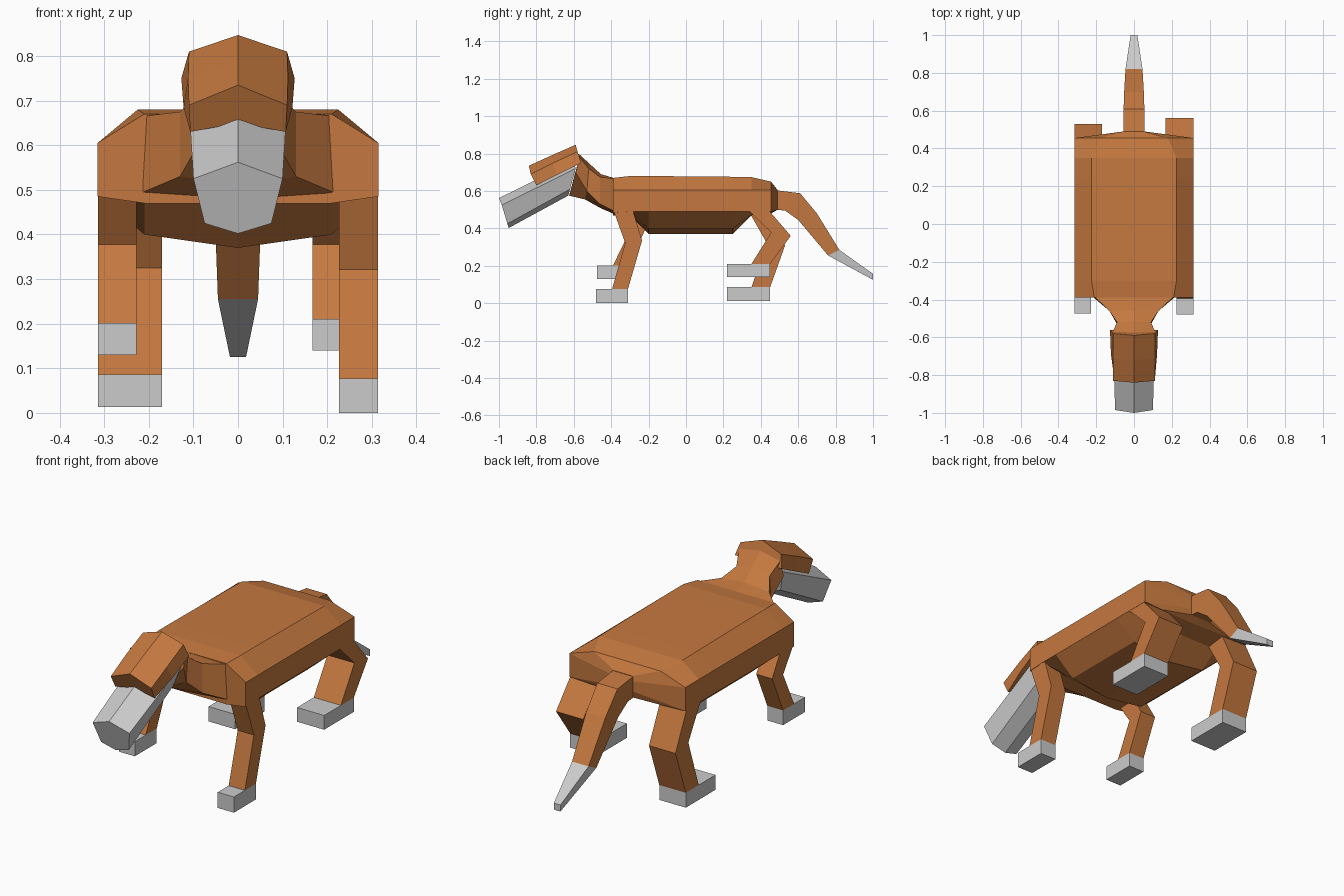
import bpy, bmesh

orange = bpy.data.materials.new("orange_coat")
orange.diffuse_color = (0.56, 0.19, 0.05, 1)


def make(name, rings, mat=None):
    """Skin a list of closed rings with flat faces and cap both ends."""
    bm = bmesh.new()
    loops = [[bm.verts.new(p) for p in r] for r in rings]
    n = len(loops[0])
    for a, b in zip(loops, loops[1:]):
        for i in range(n):
            j = (i + 1) % n
            bm.faces.new((a[i], a[j], b[j], b[i]))
    bm.faces.new(loops[0])
    bm.faces.new(loops[-1])
    bmesh.ops.recalc_face_normals(bm, faces=bm.faces)
    me = bpy.data.meshes.new(name)
    bm.to_mesh(me)
    bm.free()
    ob = bpy.data.objects.new(name, me)
    bpy.context.collection.objects.link(ob)
    if mat:
        me.materials.append(mat)
    return ob


def sym(half):
    """Half profile, top centre to bottom centre, mirrored into a ring."""
    return half + [(-x, y, z) for x, y, z in half[-2:0:-1]]


def torso(y, top, shoulder, edge, side, low, bottom):
    return sym([(0, y, top), (shoulder, y, top), (0.315, y, edge),
                (0.315, y, side), (0.21, y, low), (0, y, bottom)])


def box_ring(x0, x1, front, back):
    """Four-sided ring from two (y, z) points."""
    return [(x0, *front), (x1, *front), (x1, *back), (x0, *back)]


# Torso, tapering to the tail root
body = [torso(-0.39, 0.670, 0.21, 0.605, 0.485, 0.47, 0.47),
        torso(-0.30, 0.680, 0.225, 0.605, 0.49, 0.475, 0.47),
        torso(-0.20, 0.680, 0.225, 0.605, 0.49, 0.40, 0.37),
        torso(0.25, 0.676, 0.225, 0.605, 0.49, 0.40, 0.37),
        torso(0.35, 0.674, 0.225, 0.605, 0.49, 0.47, 0.47),
        torso(0.455, 0.650, 0.18, 0.605, 0.49, 0.485, 0.48),
        sym([(0, 0.49, 0.605), (0.05, 0.49, 0.605), (0.055, 0.49, 0.58),
             (0.055, 0.49, 0.53), (0.05, 0.49, 0.50), (0, 0.49, 0.50)])]
make("torso", body, orange)

# Neck and back of the head
make("neck", [
    sym([(0, -0.38, 0.668), (0.215, -0.38, 0.665), (0.225, -0.38, 0.49), (0, -0.38, 0.475)]),
    sym([(0, -0.455, 0.69), (0.13, -0.46, 0.675), (0.13, -0.46, 0.53), (0, -0.46, 0.51)]),
    sym([(0, -0.515, 0.745), (0.09, -0.52, 0.72), (0.09, -0.53, 0.60), (0, -0.54, 0.555)]),
    sym([(0, -0.575, 0.80), (0.112, -0.57, 0.78), (0.118, -0.59, 0.70), (0, -0.625, 0.575)]),
], orange)

# Skull cap overhanging the muzzle
make("head_cap", [
    sym([(0, -0.84, 0.735), (0.11, -0.83, 0.69), (0.107, -0.80, 0.63), (0, -0.80, 0.65)]),
    sym([(0, -0.72, 0.79), (0.112, -0.71, 0.75), (0.122, -0.69, 0.685), (0, -0.69, 0.69)]),
    sym([(0, -0.59, 0.847), (0.11, -0.58, 0.81), (0.127, -0.56, 0.75), (0, -0.56, 0.75)]),
], orange)

# Grey muzzle
make("muzzle", [
    sym([(0, -1.0, 0.562), (0.10, -0.985, 0.525), (0.075, -0.955, 0.425), (0, -0.948, 0.402)]),
    sym([(0, -0.60, 0.76), (0.112, -0.59, 0.72), (0.08, -0.62, 0.61), (0, -0.63, 0.575)]),
])

# Tail and its grey tip
tail = [(0.055, (0.48, 0.604), (0.48, 0.50)), (0.055, (0.61, 0.588), (0.53, 0.495)),
        (0.052, (0.70, 0.48), (0.60, 0.445)), (0.045, (0.82, 0.285), (0.76, 0.255)),
        (0.018, (1.0, 0.157), (1.0, 0.125))]
tail = [box_ring(-w, w, a, b) for w, a, b in tail]
make("tail", tail[:4], orange)
make("tail_tip", tail[3:])


# Legs in mid-stride: thigh, knee, ankle, then a block paw
def leg(name, x0, x1, top, knee, ankle, paw_front, height):
    make(name, [box_ring(x0, x1, *p) for p in (top, knee, ankle)], orange)
    bottom, z, back = ankle[0][1] - height, ankle[0][1], ankle[1][0]
    make(name + "_paw", [box_ring(x0, x1, (paw_front, bottom), (back, bottom)),
                         box_ring(x0, x1, (paw_front, z), (back, z))])


front_top = ((-0.389, 0.50), (-0.285, 0.50))
hind_top = ((0.33, 0.50), (0.44, 0.50))
leg("front_leg_right", 0.226, 0.314, front_top, ((-0.325, 0.322), (-0.235, 0.335)),
    ((-0.395, 0.077), (-0.31, 0.077)), -0.48, 0.077)
leg("front_leg_left", -0.314, -0.228, front_top, ((-0.305, 0.378), (-0.22, 0.39)),
    ((-0.39, 0.202), (-0.305, 0.202)), -0.475, 0.072)
leg("hind_leg_right", 0.167, 0.314, hind_top, ((0.455, 0.378), (0.56, 0.36)),
    ((0.35, 0.21), (0.45, 0.21)), 0.22, 0.07)
leg("hind_leg_left", -0.314, -0.17, hind_top, ((0.43, 0.325), (0.53, 0.31)),
    ((0.35, 0.086), (0.45, 0.086)), 0.22, 0.073)
